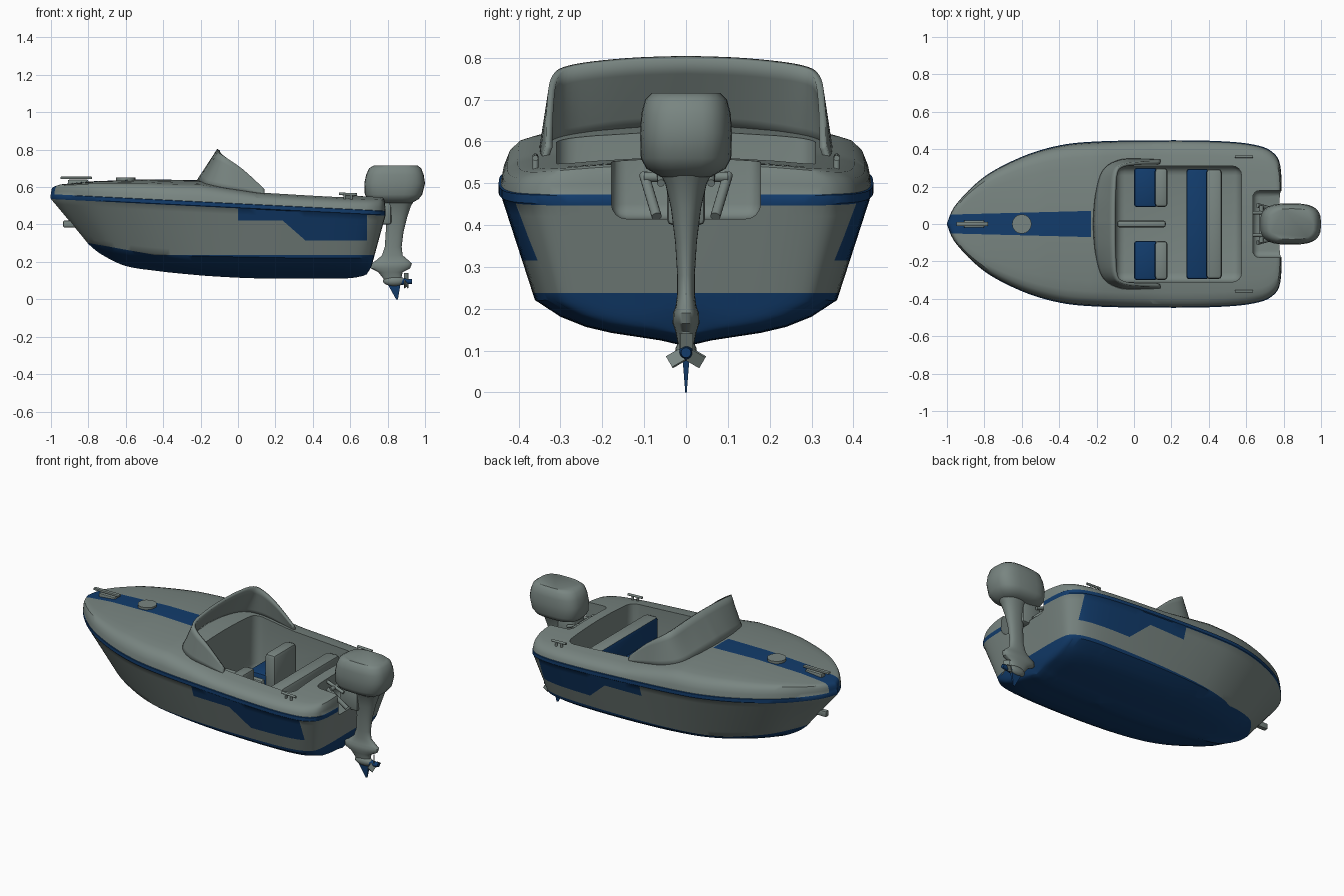
import bpy, bmesh, math
from mathutils import Vector, Matrix

if "Cube" in bpy.data.objects:
    bpy.data.objects.remove(bpy.data.objects["Cube"])


def material(name, rgb):
    m = bpy.data.materials.new(name)
    m.diffuse_color = (*rgb, 1)
    m.use_nodes = True
    m.node_tree.nodes["Principled BSDF"].inputs["Base Color"].default_value = m.diffuse_color
    return m


GREY = material("grey_green", (0.19, 0.235, 0.22))
BLUE = material("deep_blue", (0.006, 0.045, 0.15))


def add(name, bm, mats=(GREY,), angle=35):
    bmesh.ops.recalc_face_normals(bm, faces=bm.faces)
    me = bpy.data.meshes.new(name)
    bm.to_mesh(me)
    bm.free()
    for m in mats:
        me.materials.append(m)
    ob = bpy.data.objects.new(name, me)
    bpy.context.collection.objects.link(ob)
    smooth(ob, angle)
    return ob


def smooth(ob, angle=35):
    bpy.ops.object.select_all(action='DESELECT')
    ob.select_set(True)
    bpy.context.view_layer.objects.active = ob
    bpy.ops.object.shade_smooth_by_angle(angle=math.radians(angle))


def box(name, x, y, z, bevel=0.01, mats=(GREY,), rule=None, segs=2):
    bm = bmesh.new()
    size = Matrix.Diagonal((x[1] - x[0], y[1] - y[0], z[1] - z[0], 1))
    mid = Matrix.Translation((sum(x) / 2, sum(y) / 2, sum(z) / 2))
    bmesh.ops.create_cube(bm, size=1, matrix=mid @ size)
    bmesh.ops.bevel(bm, geom=bm.edges[:], offset=bevel, segments=segs, profile=0.5, affect='EDGES')
    bm.normal_update()
    for f in bm.faces:
        f.material_index = int(bool(rule and rule(f)))
    return add(name, bm, mats)


def rod(name, a, b, r, mats=(GREY,), r2=None):
    a, b = Vector(a), Vector(b)
    bm = bmesh.new()
    rot = (b - a).to_track_quat('Z', 'Y').to_matrix().to_4x4()
    bmesh.ops.create_cone(bm, cap_ends=True, segments=16, radius1=r, radius2=r if r2 is None else r2,
                          depth=(b - a).length, matrix=Matrix.Translation((a + b) / 2) @ rot)
    return add(name, bm, mats)


def spline(pts, n):
    pts = [Vector(p) for p in pts]
    out = []
    for i in range(len(pts) - 1):
        p0, p1, p2, p3 = (pts[min(max(j, 0), len(pts) - 1)] for j in range(i - 1, i + 3))
        for k in range(n):
            t = k / n
            out.append(p1 + (p2 - p0) * (t / 2) + (p0 * 2 - p1 * 5 + p2 * 4 - p3) * (t * t / 2)
                       + (p1 * 3 - p0 - p2 * 3 + p3) * (t ** 3 / 2))
    return out + [pts[-1]]


def interp(table, x):
    for (x0, z0), (x1, z1) in zip(table, table[1:]):
        if x <= x1:
            return z0 + (z1 - z0) * max(0, (x - x0) / (x1 - x0))
    return table[-1][1]


def skin(bm, cols, blue_rows=()):
    vs = [[bm.verts.new(p) for p in c] for c in cols]
    for a, b in zip(vs, vs[1:]):
        for i in range(len(a) - 1):
            f = bm.faces.new((a[i], a[i + 1], b[i + 1], b[i]))
            f.material_index = int(i in blue_rows)


# Hull: gunwale x,y / chine x,y,z / keel x,z from bow round to the stern centre
OUTLINE = [(-1, 0, -.84, 0, .345, -.80, .295), (-.95, .105, -.80, .06, .325, -.73, .24),
           (-.8, .25, -.68, .17, .28, -.6, .178), (-.6, .355, -.5, .26, .25, -.42, .15),
           (-.4, .415, -.33, .315, .235, -.28, .135), (-.2, .436, -.15, .345, .23, -.12, .122),
           (.1, .442, .1, .36, .225, .1, .112), (.4, .44, .38, .36, .22, .38, .11),
           (.62, .423, .58, .35, .22, .58, .112), (.74, .38, .68, .32, .22, .655, .122),
           (.785, .28, .72, .25, .215, .685, .132), (.785, 0, .72, 0, .20, .69, .135)]
DECK = [(-1, .598), (-.95, .614), (-.8, .63), (-.5, .641), (-.2, .637), (0, .607),
        (.13, .587), (.4, .571), (.8, .55)]
ROWS = [(1, 1), (.75, 1), (.5, 1), (.3, 1), (.17, .99), (.09, .92), (.035, .68), (.01, .35), (0, 0)]


def sheer(x):
    return .5 - .05 * x


def column(p, side):
    gx, gy, cx, cy, cz, kx, kz = p
    gy, cy = max(gy, 0), max(cy, 0)
    dx, zg, pts = min(max(gx, -.9), .7), sheer(gx), []
    for f, h in ROWS:
        x, y = gx + (dx - gx) * f, gy * (1 - f)
        top = interp(DECK, x) - .035 * (y / .44) ** 2
        pts.append((x, y, zg + .012 + (top - zg - .012) * h))
    for dz in (.01, -.01):
        pts.append((gx - (dx - gx) * .012, gy * 1.012, zg + dz))
    for i in range(9):
        t = i / 8
        pts.append((gx + (cx - gx) * t, gy + (cy - gy) * t, zg - .014 + (cz - zg + .014) * t))
    for i in range(1, 7):
        t = i / 6
        pts.append((cx + (kx - cx) * t, cy * (1 - t),
                    cz + (kz - cz) * t - .5 * cy * t * (1 - t) ** 2))
    return [(x, y * side, z) for x, y, z in pts]


bm = bmesh.new()
for s in (1, -1):
    skin(bm, [column(p, s) for p in spline(OUTLINE, 6)], (8, 9, 10))
bmesh.ops.remove_doubles(bm, verts=bm.verts, dist=1e-5)
# cut edges for the waterline, the side panels and the foredeck stripe
for co, no in [((0, 0, .238), (0, 0, 1)), ((-.45, 0, .238), (.18, 0, 1)),
               ((0, 0, 0), (1, 0, 0)), ((.69, 0, 0), (1, 0, 0)), ((0, 0, .42), (0, 0, 1)),
               ((.24, 0, .42), (.875, 0, 1)), ((0, 0, .315), (0, 0, 1)), ((-.23, 0, 0), (1, 0, 0)),
               ((-1, .05, 0), (-.026, 1, 0)), ((-1, -.05, 0), (-.026, -1, 0))]:
    bmesh.ops.bisect_plane(bm, geom=bm.verts[:] + bm.edges[:] + bm.faces[:], dist=1e-6,
                           plane_co=co, plane_no=no)
for f in bm.faces:
    x, y, z = f.calc_center_median()
    bottom = z < .238 + max(0, -.45 - x) * .18
    panel = (0 < x < .69 and abs(y) > .3 and z < sheer(x) - .01
             and z > min(.42, max(.315, .42 - (x - .24) * .875)))
    stripe = x < -.23 and z > sheer(x) and abs(y) < .05 + .026 * (x + 1)
    if bottom or panel or stripe:
        f.material_index = 1
hull = add("hull", bm, (GREY, BLUE))

# Cockpit and motor well cut out of the hull
for cutter in (box("cockpit_cutter", (-.1, .575), (-.31, .31), (.27, .95), .05, segs=4),
               box("well_cutter", (.635, .95), (-.178, .178), (.415, .9), .035, segs=4)):
    cutter.hide_render = True
    mod = hull.modifiers.new("cut", 'BOOLEAN')
    mod.operation, mod.solver, mod.object = 'DIFFERENCE', 'EXACT', cutter
    bpy.context.view_layer.objects.active = hull
    bpy.ops.object.modifier_apply(modifier=mod.name)
    bpy.data.objects.remove(cutter)
smooth(hull)

# Wrap-around windshield
BASE = [(.14, .337, .56), (.04, .342, .57), (-.08, .337, .585), (-.17, .28, .60), (-.205, .15, .622), (-.215, 0, .63)]
TOP = [(.14, .327, .587), (.03, .324, .69), (-.06, .312, .755), (-.095, .27, .78), (-.103, .14, .795), (-.104, 0, .80)]
bm = bmesh.new()
for s in (1, -1):
    cols = [[a.lerp(b, i / 5) for i in range(6)] for a, b in zip(spline(BASE, 5), spline(TOP, 5))]
    skin(bm, [[(p.x, p.y * s, p.z) for p in c] for c in cols])
bmesh.ops.remove_doubles(bm, verts=bm.verts, dist=1e-5)
shield = add("windshield", bm)
mod = shield.modifiers.new("thickness", 'SOLIDIFY')
mod.thickness, mod.offset = .016, 0

# Seats
facing_bow = lambda f: f.normal.x < -.5
for s, side in ((1, "left"), (-1, "right")):
    y = sorted((.09 * s, .30 * s))
    box(side + "_seat_cushion", (0, .125), y, (.26, .38), .015, (BLUE,))
    box(side + "_seat_back", (.11, .18), y, (.26, .51), .02, (GREY, BLUE), facing_bow)
box("bench_cushion", (.28, .40), (-.295, .295), (.26, .40), .015, (BLUE,))
box("bench_back", (.385, .47), (-.295, .295), (.26, .52), .02, (GREY, BLUE), facing_bow)
box("centre_console", (-.09, .17), (-.018, .018), (.26, .40), .012)


# Outboard motor lofted from stacked rings: z, x min, x max, half width
def stack(name, rings, power):
    bm = bmesh.new()
    cols = []
    for z, x0, x1, w in rings:
        ring = []
        for k in range(29):
            a = 2 * math.pi * (k % 28) / 28
            c, s = (math.copysign(abs(v) ** (2 / power), v) for v in (math.cos(a), math.sin(a)))
            ring.append(((x0 + x1) / 2 + (x1 - x0) / 2 * c, w * s, z))
        cols.append(ring)
    skin(bm, cols)
    bmesh.ops.remove_doubles(bm, verts=bm.verts, dist=1e-5)
    bmesh.ops.holes_fill(bm, edges=[e for e in bm.edges if e.is_boundary], sides=0)
    return add(name, bm, angle=40)


stack("motor_cowl", [(.515, .76, .93, .06), (.535, .695, .965, .095), (.56, .678, .985, .108),
                     (.62, .675, 1.0, .11), (.665, .685, .993, .107), (.70, .70, .98, .098),
                     (.715, .725, .96, .082)], 3)
stack("motor_leg", [(.54, .77, .95, .07), (.50, .79, .925, .05), (.44, .79, .905, .036),
                    (.36, .79, .885, .026), (.28, .785, .875, .021), (.235, .77, .88, .021),
                    (.205, .735, .915, .025), (.19, .71, .93, .031), (.165, .71, .92, .032),
                    (.145, .75, .88, .025), (.12, .77, .875, .02), (.09, .79, .87, .015)], 2.3)
bm = bmesh.new()
bmesh.ops.create_uvsphere(bm, u_segments=16, v_segments=10, radius=1,
                          matrix=Matrix.Translation((.835, 0, .098)) @ Matrix.Diagonal((.06, .026, .028, 1)))
add("gear_case", bm)

# Skeg fin and propeller
bm = bmesh.new()
skin(bm, [[(.795, y, .09), (.845, y * .2, 0), (.855, y * .2, 0), (.87, y, .09), (.795, y, .09)]
          for y in (-.009, .009)])
bmesh.ops.remove_doubles(bm, verts=bm.verts, dist=1e-5)
bmesh.ops.holes_fill(bm, edges=bm.edges[:], sides=0)
add("skeg", bm, (BLUE,))
rod("propeller_hub", (.86, 0, .095), (.93, 0, .095), .02, (BLUE,), .012)
bm = bmesh.new()
for k in range(3):
    bmesh.ops.create_cube(bm, size=1, matrix=Matrix.Translation((.9, 0, .095))
                          @ Matrix.Rotation(math.radians(120 * k), 4, 'X')
                          @ Matrix.Translation((0, 0, .028)) @ Matrix.Rotation(math.radians(35), 4, 'Z')
                          @ Matrix.Diagonal((.006, .036, .036, 1)))
add("propeller_blades", bm)

# Motor clamp
box("clamp_block", (.70, .82), (-.045, .045), (.40, .53), .012)
rod("clamp_bar", (.68, -.1, .515), (.68, .1, .515), .012)
for s, side in ((1, "left"), (-1, "right")):
    rod(side + "_clamp_arm", (.66, .1 * s, .52), (.77, .07 * s, .42), .012)
    rod(side + "_clamp_screw", (.63, .06 * s, .54), (.74, .06 * s, .50), .009)
    # Stern cleats
    rod(side + "_cleat_bar", (.54, .36 * s, .564), (.635, .36 * s, .56), .007)
    for x in (.57, .605):
        rod(side + "_cleat_post", (x, .36 * s, .525), (x, .36 * s, .56), .007)

# Foredeck fittings and bow eye
box("bow_cleat_foot", (-.91, -.80), (-.02, .02), (.60, .64), .008)
box("bow_cleat_bar", (-.95, -.78), (-.011, .011), (.642, .656), .005)
rod("deck_hatch", (-.6, 0, .62), (-.6, 0, .65), .052)
box("bow_eye", (-.935, -.86), (-.014, .014), (.385, .42), .006)
